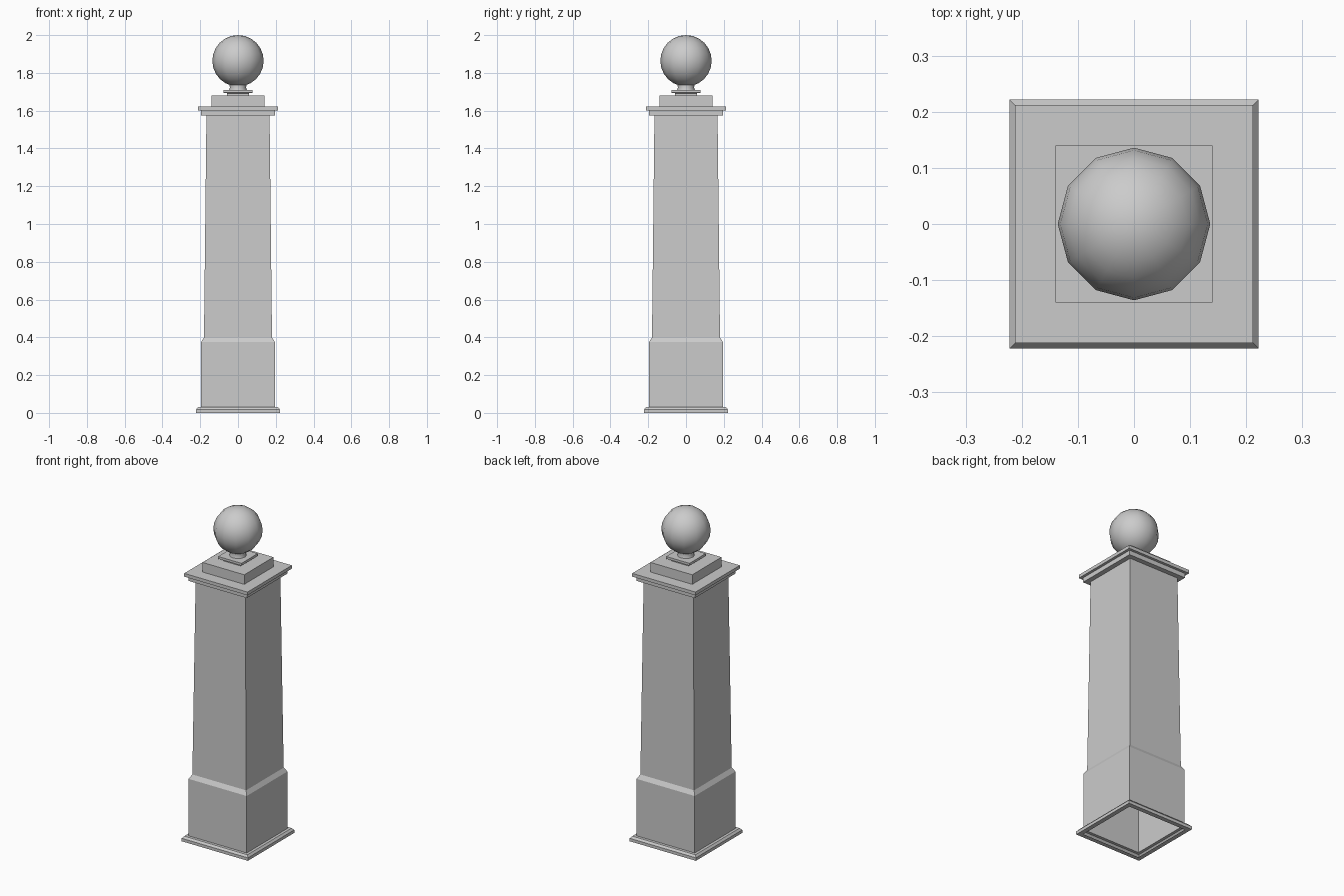
import bpy, bmesh
from math import cos, sin, pi, sqrt

if "Cube" in bpy.data.objects:
    bpy.data.objects.remove(bpy.data.objects["Cube"])


def make_object(name, bm):
    bmesh.ops.remove_doubles(bm, verts=bm.verts, dist=1e-5)
    mesh = bpy.data.meshes.new(name)
    bm.to_mesh(mesh)
    bm.free()
    ob = bpy.data.objects.new(name, mesh)
    bpy.context.collection.objects.link(ob)
    return ob


def sweep(name, profile, sides=4, cap_top=False):
    """Turn a (half width, z) profile, listed bottom to top, about the z axis."""
    bm = bmesh.new()
    scale, start = (sqrt(2), pi / 4) if sides == 4 else (1, 0)
    rings = []
    for r, z in profile:
        angles = [start + 2 * pi * i / sides for i in range(sides)]
        rings.append([bm.verts.new((r * scale * cos(a), r * scale * sin(a), z)) for a in angles])
    for low, high in zip(rings, rings[1:]):
        for i in range(sides):
            j = (i + 1) % sides
            bm.faces.new((low[i], low[j], high[j], high[i]))
    if cap_top:
        bm.faces.new(rings[-1])
    return make_object(name, bm)


def smooth(ob):
    for p in ob.data.polygons:
        p.use_smooth = True


# Hollow post, open underneath: foot moulding, plinth, chamfer, tapering shaft
sweep("post", [(0.195, 0), (0.222, 0), (0.222, 0.018), (0.212, 0.03), (0.195, 0.03),
               (0.195, 0.375), (0.18, 0.40), (0.167, 1.575)])

# Two-step capital with the square block on top
sweep("capital", [(0.167, 1.575), (0.196, 1.575), (0.196, 1.602), (0.212, 1.602),
                  (0.212, 1.622), (0.14, 1.622), (0.14, 1.68)], cap_top=True)

# Small square plate under the ball
sweep("finial_plate", [(0.058, 1.68), (0.058, 1.692), (0.078, 1.695), (0.078, 1.709)],
      cap_top=True)

# Round neck
smooth(sweep("finial_neck", [(0.047, 1.709), (0.043, 1.722), (0.046, 1.745)], sides=12))

# Ball
bm = bmesh.new()
bmesh.ops.create_uvsphere(bm, u_segments=12, v_segments=12, radius=0.136)
ball = make_object("finial_ball", bm)
ball.location.z = 1.864
smooth(ball)
